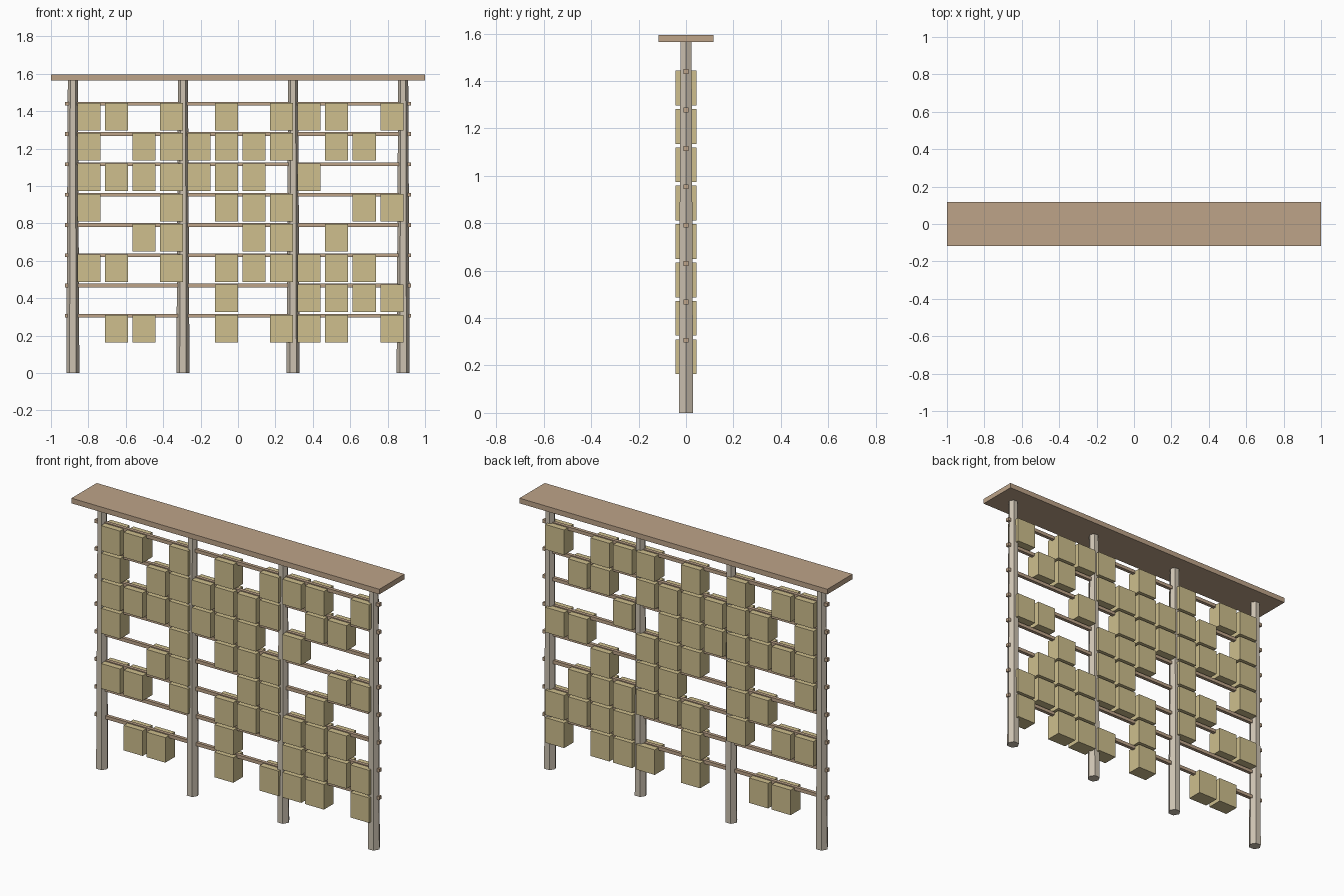
import bpy
import math

cube = bpy.data.objects.get("Cube")
if cube:
    bpy.data.objects.remove(cube, do_unlink=True)


def material(name, rgb):
    m = bpy.data.materials.new(name)
    m.use_nodes = True
    m.diffuse_color = (*rgb, 1)
    node = next(n for n in m.node_tree.nodes if n.type == "BSDF_PRINCIPLED")
    node.inputs["Base Color"].default_value = (*rgb, 1)
    return m


straw = material("straw", (0.62, 0.52, 0.27))
wood = material("brown_wood", (0.51, 0.37, 0.25))
pale_wood = material("pale_wood", (0.61, 0.54, 0.44))


def finish(name, mat):
    ob = bpy.context.object
    ob.name = name
    ob.data.name = name
    ob.data.materials.append(mat)
    return ob


def box(name, centre, size, mat):
    bpy.ops.mesh.primitive_cube_add(size=1, location=centre)
    ob = finish(name, mat)
    for v in ob.data.vertices:
        v.co = [c * s for c, s in zip(v.co, size)]
    return ob


def post(name, x, height):
    # Six-sided tapering pole with a corner pointing along x
    bpy.ops.mesh.primitive_cone_add(vertices=6, radius1=0.035, radius2=0.027,
                                    depth=height, location=(x, 0, height / 2))
    ob = finish(name, pale_wood)
    turn = math.radians(30)
    for v in ob.data.vertices:
        a = math.atan2(v.co.y, v.co.x) + turn
        r = math.hypot(v.co.x, v.co.y)
        v.co.x, v.co.y = r * math.cos(a), r * math.sin(a)
    return ob


# Roof plank
ROOF_BASE = 1.565
box("roof_plank", (0, 0, ROOF_BASE + 0.015), (2, 0.234, 0.03), wood)

# Upright posts
for i in range(4):
    post(f"post_{i + 1}", -0.883 + i * 0.5887, ROOF_BASE)

# Rails from top to bottom, each with its hanging bundles (x marks a bundle)
rows = [
    "xx.x.x.xxx.x",
    "x.xxxxxx.xx.",
    "xxxxxxx.x...",
    "x..x.xxx..xx",
    "..xx..xx.x..",
    "xx.x.xxxxxx.",
    ".....x..xxxx",
    ".xx..x.xxx.x",
]
for r, row in enumerate(rows):
    z = 1.44 - r * 0.162
    box(f"rail_{r + 1}", (0, 0, z), (1.85, 0.02, 0.02), wood)
    for c, mark in enumerate(row):
        if mark == "x":
            box(f"bundle_{r + 1}_{c + 1}", (-0.797 + c * 0.1472, 0, z - 0.069),
                (0.123, 0.089, 0.147), straw)
